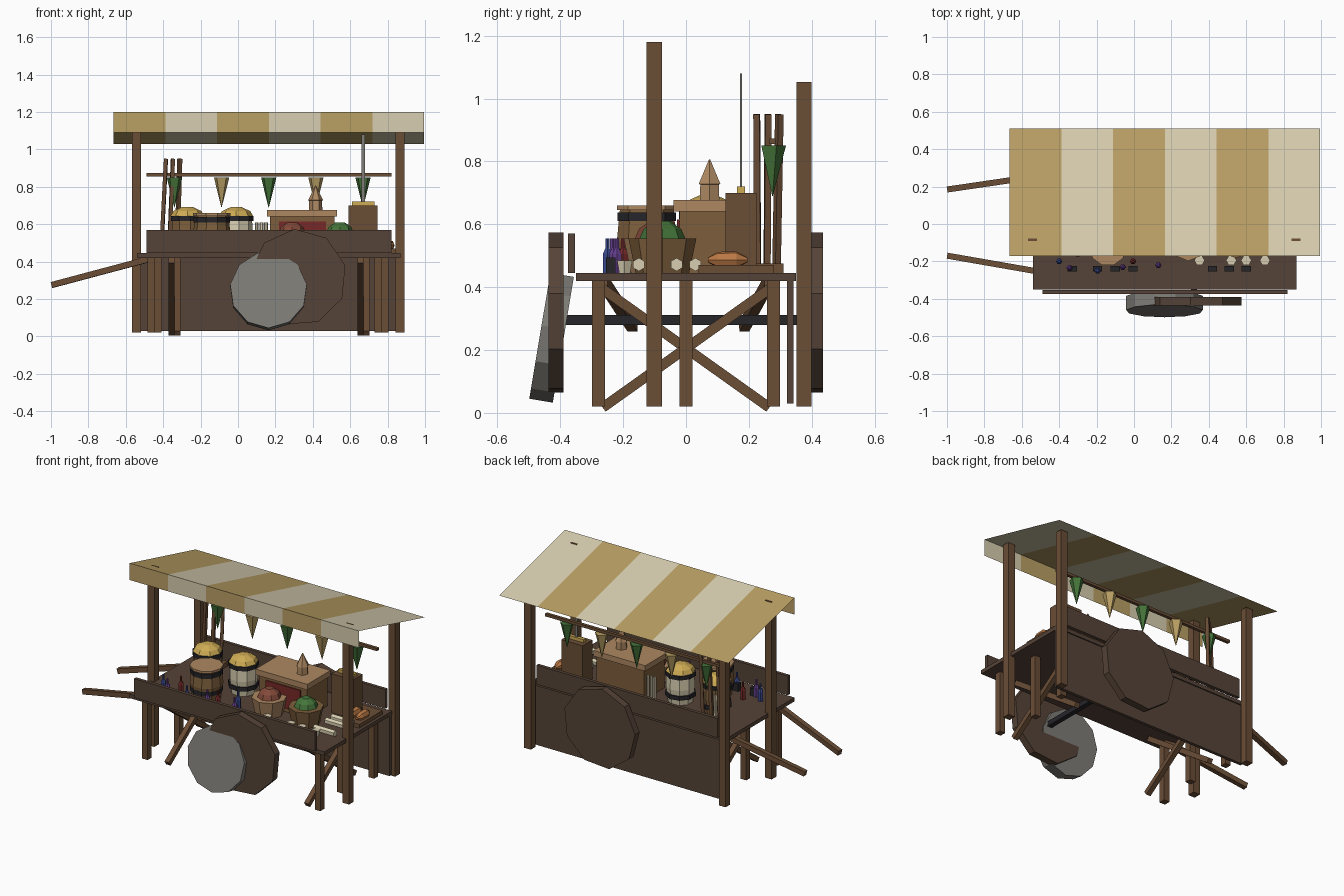
import bpy, math
from mathutils import Vector, Matrix

def mat(name, r, g, b):
    m = bpy.data.materials.new(name)
    m.diffuse_color = tuple((c / 255) ** 2.2 for c in (r, g, b)) + (1,)
    return m

WOOD = mat("wood", 105, 78, 56)
PLANK = mat("plank", 86, 69, 58)
DARK = mat("iron", 42, 42, 46)
TAN = mat("tan_cloth", 184, 158, 100)
CREAM = mat("cream", 214, 204, 174)
LID = mat("light_wood", 172, 135, 98)
CRATE = mat("crate", 125, 95, 62)
GREEN = mat("green", 70, 115, 60)
RED = mat("red", 120, 45, 45)
RUST = mat("rust", 130, 75, 60)
GOLD = mat("gold", 205, 170, 85)
BREAD = mat("bread", 185, 120, 70)
BLUE = mat("blue", 60, 75, 140)
PURPLE = mat("purple", 100, 65, 140)
GREY = mat("grey", 125, 123, 118)

def mesh(name, verts, faces, m):
    me = bpy.data.meshes.new(name)
    me.from_pydata(verts, [], faces)
    o = bpy.data.objects.new(name, me)
    bpy.context.collection.objects.link(o)
    for mm in (m if isinstance(m, list) else [m]):
        me.materials.append(mm)
    return o

BOX_F = [(0, 1, 3, 2), (4, 6, 7, 5), (0, 4, 5, 1), (2, 3, 7, 6), (0, 2, 6, 4), (1, 5, 7, 3)]

def box(name, x, y, z, m):
    return mesh(name, [(a, b, c) for a in x for b in y for c in z], BOX_F, m)

def beam(name, p, q, w, m):
    # square bar between two points
    p, q = Vector(p), Vector(q)
    d = q - p
    o = box(name, (-w / 2, w / 2), (-w / 2, w / 2), (0, d.length), m)
    side = d.cross((0, 0, 1))
    side = side.normalized() if side.length > 1e-4 else Vector((1, 0, 0))
    rot = Matrix((side, d.normalized().cross(side), d.normalized())).transposed()
    o.matrix_world = Matrix.Translation(p) @ rot.to_4x4()
    return o

def lathe(name, loc, prof, n, m, rot=(0, 0, 0), phase=0):
    # flat-sided turned shape from (radius, height) pairs
    v = [(r * math.cos(phase + k * math.tau / n), r * math.sin(phase + k * math.tau / n), z)
         for r, z in prof for k in range(n)]
    f = [(i * n + k, i * n + (k + 1) % n, (i + 1) * n + (k + 1) % n, (i + 1) * n + k)
         for i in range(len(prof) - 1) for k in range(n)]
    f += [tuple(range(n))[::-1], tuple(range(len(v) - n, len(v)))]
    o = mesh(name, v, f, m)
    o.location, o.rotation_euler = loc, rot
    return o

# striped awning: sloped sheet with a front valance
x0, w = -0.665, 1.66 / 6
v, f = [], []
for i in range(7):
    x = x0 + i * w
    v += [(x, -0.17, 1.09), (x, -0.17, 1.2), (x, 0.51, 1.03)]
    if i < 6:
        a = 3 * i
        f += [(a, a + 3, a + 4, a + 1), (a + 1, a + 4, a + 5, a + 2)]
awning = mesh("awning", v, f, [TAN, CREAM])
for i, p in enumerate(awning.data.polygons):
    p.material_index = (i // 2) % 2

# table, side boards, rear panel
box("table_top", (-0.54, 0.87), (-0.35, 0.35), (0.42, 0.445), PLANK)
box("front_board", (-0.49, 0.82), (-0.375, -0.353), (0.445, 0.57), PLANK)
box("back_board", (-0.49, 0.82), (0.353, 0.375), (0.445, 0.57), PLANK)
box("rear_panel", (-0.54, 0.87), (0.322, 0.342), (0.03, 0.42), PLANK)

# posts, legs, cross braces
for x in (-0.542, 0.867):
    box("front_post", (x - .024, x + .024), (-0.125, -0.077), (0.02, 1.18), WOOD)
    box("back_post", (x - .024, x + .024), (0.352, 0.4), (0.02, 1.053), WOOD)
for s in (-1, 1):
    for y in (-0.278, 0.278):
        x = 0.16 + s * 0.625
        box("leg", (x - .02, x + .02), (y - .021, y + .021), (0.02, 0.42), WOOD)
    x = 0.16 + s * 0.59
    box("middle_leg", (x - .02, x + .02), (-.02, .02), (0.02, 0.42), WOOD)
    for t in (-1, 1):
        bx = 0.165 + s * 0.505 + t * 0.016
        beam("cross_brace", (bx, -0.265 * t, 0.017), (bx, 0.28 * t, 0.405), 0.032, WOOD)

# push handles
beam("handle_front", (-0.995, -0.17, 0.275), (-0.45, -0.265, 0.42), 0.032, WOOD)
beam("handle_back", (-0.995, 0.185, 0.275), (-0.45, 0.265, 0.42), 0.032, WOOD)

# wheels and axle, plus the loose leaning grey wheel
for name, y in (("front_wheel", -0.39), ("back_wheel", 0.436)):
    lathe(name, (0.322, y, 0.315), [(0.26, 0), (0.26, 0.047)], 9, PLANK,
          (math.pi / 2, 0, 0), math.radians(14.4))
box("axle", (0.305, 0.337), (-0.4, 0.4), (0.28, 0.312), DARK)
lathe("loose_wheel", (0.163, -0.427, 0.243), [(0.207, -0.038), (0.207, 0.038)], 11, GREY,
      (math.radians(80.5), 0, 0), -math.pi / 2)

# pennant rail with hanging pennants
box("pennant_rail", (-0.49, 0.82), (0.265, 0.285), (0.855, 0.873), WOOD)
for i in range(5):
    lathe("pennant", (-0.34 + i * 0.252, 0.275, 0.69), [(0.001, 0), (0.043, 0.16)], 5,
          TAN if i % 2 else GREEN, phase=0.3)

# leaning poles
for i in range(3):
    beam("pole", (-0.41 + i * 0.042, 0.228 + i * 0.03, 0.46),
         (-0.385 + i * 0.037, 0.225 + i * 0.036, 0.95), 0.02, WOOD)
box("pole_base", (-0.43, -0.29), (0.2, 0.31), (0.445, 0.475), WOOD)

# lidded barrel
B = [(0.085, 0), (0.1, 0.1), (0.09, 0.2)]
lathe("barrel", (-0.14, -0.125, 0.445), B, 10, CRATE)
for z in (0.05, 0.165):
    lathe("barrel_hoop", (-0.14, -0.125, 0.445 + z), [(0.098, 0), (0.098, 0.028)], 10, DARK)
lathe("barrel_lid", (-0.14, -0.125, 0.645), [(0.1, 0), (0.1, 0.015)], 10, LID)

# grain tubs with heaped tops
for x, m in ((-0.27, CRATE), (-0.01, CREAM)):
    lathe("grain_tub", (x, 0.07, 0.445), [(0.075, 0), (0.088, 0.1), (0.085, 0.2)], 9, m)
    for z in (0.04, 0.172):
        lathe("tub_hoop", (x, 0.07, 0.445 + z), [(0.093, 0), (0.093, 0.026)], 9, DARK)
    lathe("grain_heap", (x, 0.07, 0.645), [(0.09, 0), (0.075, 0.025), (0.03, 0.046)], 8, GOLD)

# chest with lid, red front and small spired ornament
box("chest", (0.17, 0.515), (-0.02, 0.19), (0.445, 0.64), CRATE)
box("chest_lid", (0.155, 0.53), (-0.04, 0.2), (0.64, 0.677), LID)
box("chest_cloth", (0.22, 0.47), (-0.028, -0.018), (0.47, 0.615), RED)
lathe("ornament", (0.415, 0.075, 0.677),
      [(0.036, 0), (0.034, 0.05), (0.04, 0.051), (0.002, 0.13)], 6, LID)

# produce bowls
for x, y, m, c in ((0.29, -0.09, RUST, LID), (0.545, -0.075, GREEN, CRATE)):
    lathe("bowl", (x, y, 0.445), [(0.085, 0), (0.108, 0.11)], 8, c)
    lathe("produce", (x, y, 0.55), [(0.075, 0), (0.06, 0.035), (0.025, 0.06)], 8, m)

# tall box with standing rod
box("tall_box", (0.59, 0.745), (0.125, 0.225), (0.445, 0.7), WOOD)
box("rod_foot", (0.61, 0.73), (0.163, 0.187), (0.7, 0.72), GOLD)
box("rod", (0.66, 0.678), (0.172, 0.178), (0.72, 1.08), GREY)

# bottles with dark stoppers
for i, (x, y) in enumerate(((-0.4, -0.2), (-0.345, -0.235), (-0.3, -0.16), (-0.195, -0.25),
                            (-0.06, -0.23), (-0.005, -0.2), (0.1, -0.14), (0.13, -0.22))):
    lathe("bottle", (x, y, 0.445), [(0.017, 0), (0.017, 0.06), (0.007, 0.08), (0.007, 0.11)], 6,
          (BLUE, PURPLE, RED)[i % 3])
for x in (-0.33, -0.195, -0.1, -0.005, 0.42, 0.51, 0.6):
    box("ink_pot", (x - .025, x + .025), (-0.255, -0.225), (0.445, 0.495), DARK)

# candles
for x in (-0.34, -0.315, -0.25, 0.1, 0.125, 0.15):
    lathe("candle", (x, 0.18, 0.445), [(0.01, 0), (0.01, 0.165)], 6, CREAM)

# scrolls, small cups, bread on a tray
for y in (-0.15, -0.03, 0.03):
    lathe("scroll", (0.66, y, 0.472), [(0.021, 0), (0.021, 0.15)], 6, CREAM, (0, math.pi / 2, 0))
for x in (0.35, 0.52, 0.6, 0.7):
    lathe("cup", (x, -0.195, 0.445), [(0.02, 0), (0.028, 0.04)], 6, CREAM)
box("tray", (0.7, 0.85), (0.04, 0.28), (0.445, 0.47), WOOD)
for x in (0.75, 0.81):
    lathe("bread", (x, 0.07, 0.487), [(0.008, 0), (0.026, 0.03), (0.028, 0.09), (0.008, 0.125)],
          7, BREAD, (-math.pi / 2, 0, 0))
